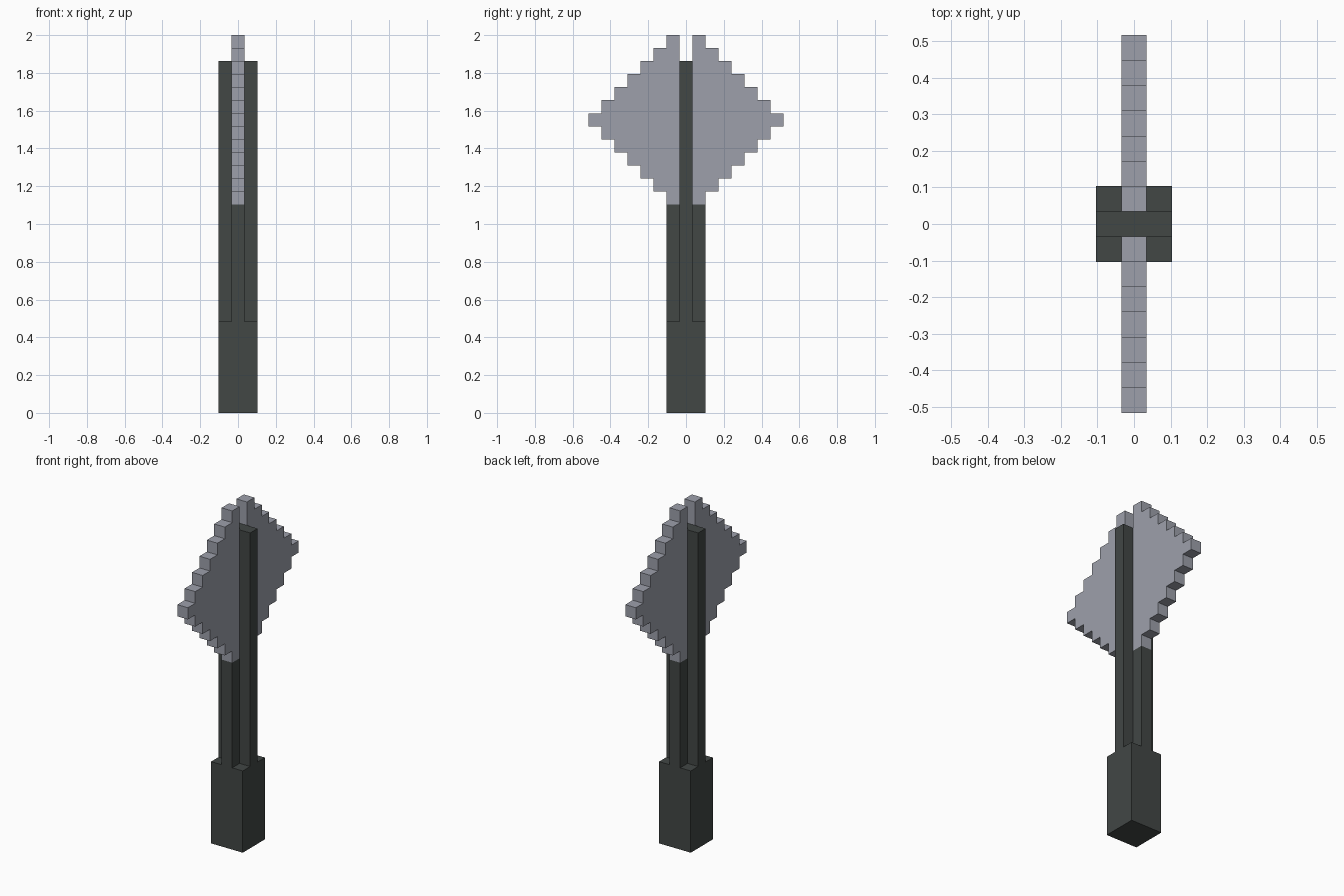
import bpy
import bmesh
from mathutils import Vector

old = bpy.data.objects.get("Cube")
if old:
    bpy.data.objects.remove(old, do_unlink=True)

U = 2 / 29      # one block of the stepped design
STEPS = 7       # steps from the spine to the blade tip


def make_material(name, color):
    mat = bpy.data.materials.new(name)
    mat.use_nodes = True
    mat.diffuse_color = color
    mat.node_tree.nodes["Principled BSDF"].inputs["Base Color"].default_value = color
    return mat


def prism(name, outline, direction, mat):
    """Extrude a closed outline, given in block units, along a direction."""
    bm = bmesh.new()
    face = bm.faces.new([bm.verts.new(Vector(p) * U) for p in outline])
    result = bmesh.ops.extrude_face_region(bm, geom=[face])
    moved = [g for g in result["geom"] if isinstance(g, bmesh.types.BMVert)]
    bmesh.ops.translate(bm, verts=moved, vec=Vector(direction) * U)
    # The starting face may survive the extrusion; keep exactly one cap there
    bmesh.ops.recalc_face_normals(bm, faces=bm.faces)
    mesh = bpy.data.meshes.new(name)
    bm.to_mesh(mesh)
    bm.free()
    mesh.materials.append(mat)
    obj = bpy.data.objects.new(name, mesh)
    bpy.context.collection.objects.link(obj)
    return obj


def block(name, x, y, z, mat):
    """Box from (min, max) ranges in block units."""
    base = [(x[0], y[0], z[0]), (x[1], y[0], z[0]),
            (x[1], y[1], z[0]), (x[0], y[1], z[0])]
    return prism(name, base, (0, 0, z[1] - z[0]), mat)


dark = make_material("dark_handle", (0.054, 0.063, 0.060, 1))
steel = make_material("grey_blade", (0.337, 0.352, 0.407, 1))

# Handle: thick grip and a flat spine rising between the blades
block("grip", (-1.5, 1.5), (-1.5, 1.5), (0, 7), dark)
block("spine", (-1.5, 1.5), (-0.5, 0.5), (7, 27), dark)

# Stepped half-diamond blades, each standing on a handle rib
for side, label in ((-1, "front"), (1, "back")):
    ribs = sorted((side * 0.5, side * 1.5))
    block(label + "_rib", (-0.5, 0.5), ribs, (7, 16), dark)

    lower, upper = [], []
    for k in range(1, STEPS + 1):
        for y in (k - 0.5, k + 0.5):
            lower.append((-0.5, side * y, 15 + k))
            upper.append((-0.5, side * y, 30 - k))
    prism(label + "_blade", lower + upper[::-1], (1, 0, 0), steel)
